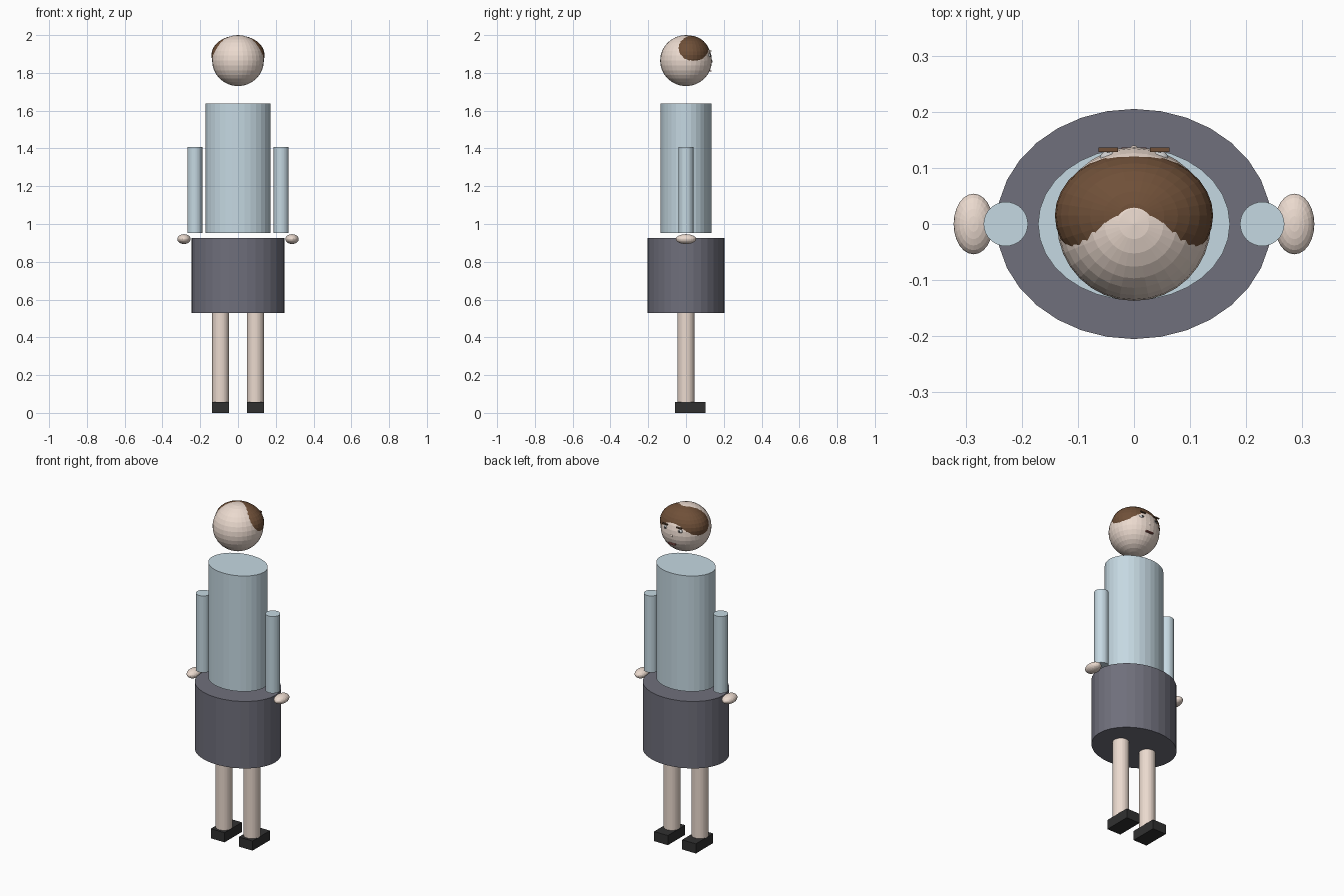
import bpy

if "Cube" in bpy.data.objects:
    bpy.data.objects.remove(bpy.data.objects["Cube"])


def material(name, rgb):
    m = bpy.data.materials.new(name)
    m.diffuse_color = (*rgb, 1)
    m.use_nodes = True
    m.node_tree.nodes["Principled BSDF"].inputs["Base Color"].default_value = m.diffuse_color
    return m


skin = material("skin", (0.83, 0.70, 0.62))
shirt = material("shirt", (0.56, 0.69, 0.76))
cloth = material("cloth", (0.16, 0.16, 0.20))
brown = material("brown", (0.16, 0.08, 0.04))
black = material("black", (0.03, 0.03, 0.03))
white = material("white", (0.8, 0.8, 0.8))
red = material("red", (0.35, 0.12, 0.10))


def finish(name, scale, mat):
    o = bpy.context.object
    o.name = name
    o.scale = scale
    o.data.materials.append(mat)
    bpy.ops.object.transform_apply(location=False, rotation=False, scale=True)


def ball(name, centre, radii, mat, seg=32, rings=16):
    bpy.ops.mesh.primitive_uv_sphere_add(segments=seg, ring_count=rings, radius=1, location=centre)
    finish(name, radii, mat)


def column(name, x, z0, z1, rx, ry, mat):
    bpy.ops.mesh.primitive_cylinder_add(vertices=32, radius=1, depth=1, location=(x, 0, (z0 + z1) / 2))
    finish(name, (rx, ry, z1 - z0), mat)


def box(name, centre, size, mat):
    bpy.ops.mesh.primitive_cube_add(size=1, location=centre)
    finish(name, size, mat)


# Head and hair (the face looks towards +y)
ball("head", (0, 0, 1.865), (0.137, 0.137, 0.135), skin)
ball("hair", (0, 0.015, 1.894), (0.141, 0.112, 0.104), brown)
ball("nose", (0, 0.132, 1.86), (0.008, 0.008, 0.010), skin, 16, 8)
box("mouth", (0, 0.13, 1.81), (0.045, 0.012, 0.007), red)

# Torso and skirt
column("torso", 0, 0.953, 1.638, 0.171, 0.136, shirt)
column("skirt", 0, 0.53, 0.927, 0.245, 0.205, cloth)

# Paired parts
for side, s in (("left", -1), ("right", 1)):
    column(side + "_arm", s * 0.2285, 0.953, 1.408, 0.0395, 0.0395, shirt)
    ball(side + "_hand", (s * 0.286, 0, 0.92), (0.0355, 0.054, 0.026), skin, 24, 12)
    column(side + "_leg", s * 0.092, 0.05, 0.535, 0.045, 0.045, skin)
    box(side + "_shoe", (s * 0.092, 0.022, 0.0285), (0.09, 0.162, 0.057), black)
    ball(side + "_eye", (s * 0.046, 0.118, 1.893), (0.015, 0.012, 0.011), white, 16, 8)
    ball(side + "_pupil", (s * 0.046, 0.127, 1.893), (0.006, 0.005, 0.006), black, 12, 8)
    box(side + "_eyebrow", (s * 0.046, 0.132, 1.916), (0.035, 0.008, 0.006), brown)
